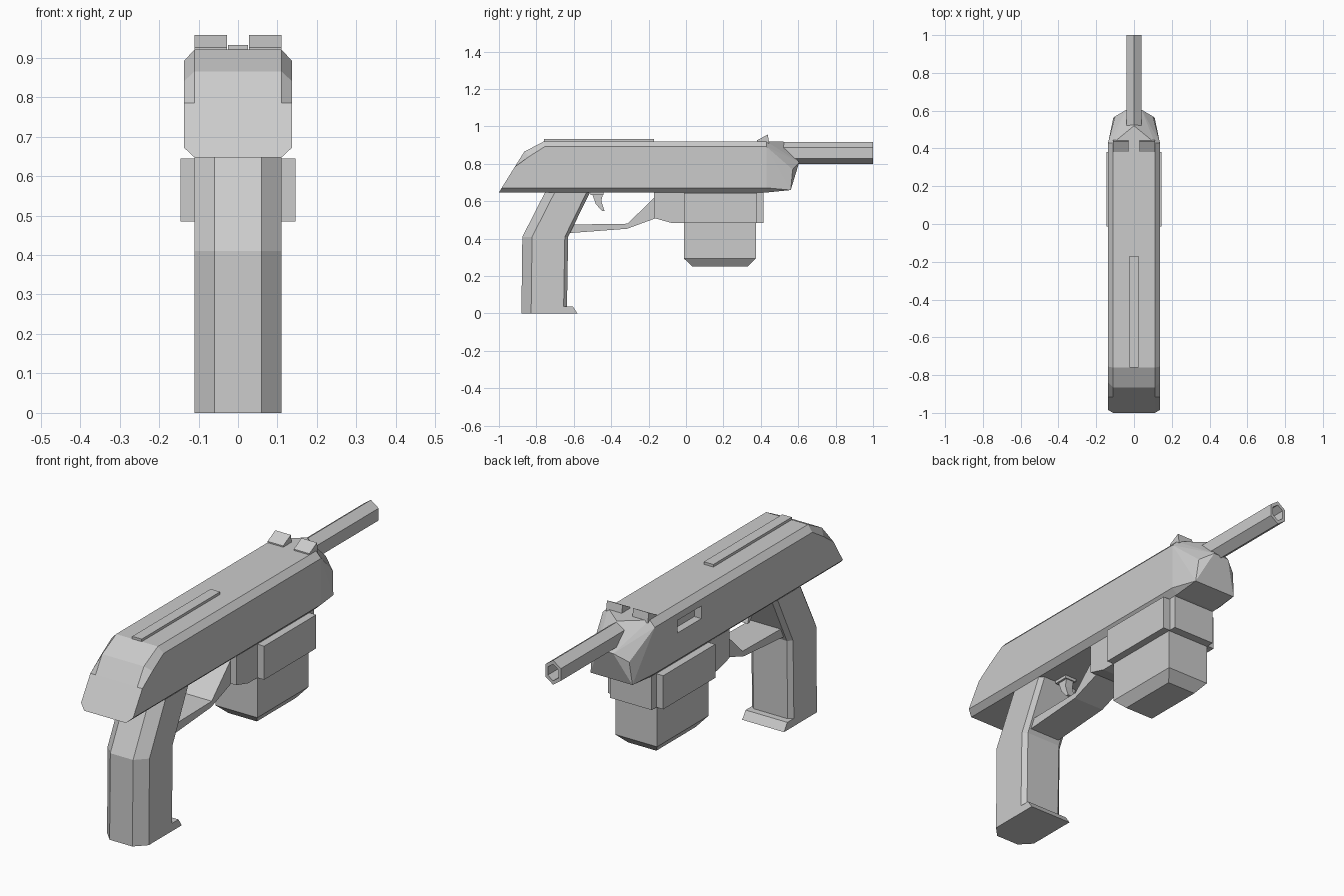
import bpy, bmesh
from math import cos, sin, pi

if "Cube" in bpy.data.objects:
    bpy.data.objects.remove(bpy.data.objects["Cube"])


def finish(name, bm):
    bmesh.ops.recalc_face_normals(bm, faces=bm.faces)
    me = bpy.data.meshes.new(name)
    bm.to_mesh(me)
    bm.free()
    ob = bpy.data.objects.new(name, me)
    bpy.context.collection.objects.link(ob)
    return ob


def loft(name, rings):
    """Skin matching closed rings of points and cap both ends."""
    bm = bmesh.new()
    vs = [[bm.verts.new(p) for p in r] for r in rings]
    n = len(vs[0])
    for a, b in zip(vs, vs[1:]):
        for i in range(n):
            j = (i + 1) % n
            bm.faces.new((a[i], a[j], b[j], b[i]))
    bm.faces.new(vs[0])
    bm.faces.new(vs[-1])
    return finish(name, bm)


def side(profile, x):
    return [(x, y, z) for y, z in profile]


def prism(name, profile, x0, x1):
    return loft(name, [side(profile, x0), side(profile, x1)])


def box(name, x0, x1, y0, y1, z0, z1):
    return prism(name, [(y0, z0), (y1, z0), (y1, z1), (y0, z1)], x0, x1)


def hull(name, half):
    """Convex solid from half-side points mirrored in x."""
    bm = bmesh.new()
    for p in {(s * x, y, z) for x, y, z in half for s in (1, -1)}:
        bm.verts.new(p)
    res = bmesh.ops.convex_hull(bm, input=bm.verts)
    junk = [v for v in res["geom_interior"] if isinstance(v, bmesh.types.BMVert)]
    bmesh.ops.delete(bm, geom=junk, context='VERTS')
    bmesh.ops.dissolve_limit(bm, angle_limit=0.01, verts=bm.verts, edges=bm.edges)
    return finish(name, bm)


# Main housing: full outline at the core, inset outline at the flanks
core = [(-1, .647), (-.915, .785), (-.865, .865), (-.76, .92), (.43, .92), (.43, .647)]
flank = [(-.985, .672), (-.915, .785), (-.838, .84), (-.755, .892), (.43, .892), (.43, .672)]
body = loft("housing", [side(flank, -.137), side(core, -.11),
                        side(core, .11), side(flank, .137)])

# Ejection recess on the left flank
cutter = box("recess_cutter", -.2, -.10, .08, .26, .80, .86)
cutter.hide_render = True
mod = body.modifiers.new("recess", 'BOOLEAN')
mod.operation = 'DIFFERENCE'
mod.solver = 'EXACT'
mod.object = cutter
bpy.context.view_layer.objects.active = body
bpy.ops.object.modifier_apply(modifier=mod.name)
bpy.data.objects.remove(cutter)

# Faceted nose
hull("nose", [(.11, .43, .647), (.137, .43, .672), (.137, .43, .892), (.11, .43, .92),
              (0, .52, .92), (.11, .56, .66), (.10, .57, .77),
              (.04, .605, .808), (.05, .52, .85)])

# Hexagonal hollow barrel
def hexagon(y, k):
    return [(.047 * k * cos(pi / 6 + i * pi / 3), y,
             .858 + .058 * k * sin(pi / 6 + i * pi / 3)) for i in range(6)]

loft("barrel", [hexagon(.45, 1), hexagon(1, 1), hexagon(1, .68), hexagon(.8, .68)])

# Top rib and twin front sights
box("top_rib", -.025, .025, -.76, -.17, .91, .932)
for s, tag in ((-1, "left"), (1, "right")):
    prism(f"sight_{tag}", [(.38, .91), (.38, .926), (.437, .957), (.445, .91)],
          s * .028, s * .11)

# Magazine housing with raised side plates
prism("magazine_housing", [(-.17, .51), (-.08, .485), (.415, .485), (.415, .655), (-.17, .655)],
      -.11, .11)
for s, tag in ((-1, "left"), (1, "right")):
    box(f"side_plate_{tag}", s * .10, s * .146, -.012, .38, .485, .645)

# Magazine with tapered foot
def rect(x, y0, y1, z):
    return [(-x, y0, z), (x, y0, z), (x, y1, z), (-x, y1, z)]

loft("magazine", [rect(.075, .035, .33, .25), rect(.11, -.012, .375, .295),
                  rect(.11, -.012, .375, .50)])

# Grip: chamfered cross-section swept up a bent path
def grip_ring(z, yb, yf):
    half = [(.06, yb), (.11, yb + .052), (.11, yf - .018), (.09, yf)]
    return [(x, y, z) for x, y in half] + [(-x, y, z) for x, y in reversed(half)]

loft("grip", [grip_ring(0, -.88, -.637), grip_ring(.41, -.875, -.63),
              grip_ring(.655, -.75, -.51)])
prism("grip_toe", [(-.66, 0), (-.58, 0), (-.605, .037), (-.66, .037)], -.11, .11)

# Trigger guard and trigger
prism("trigger_guard", [(-.65, .428), (-.315, .453), (-.16, .51), (-.16, .63),
                        (-.312, .48), (-.65, .475)], -.08, .08)
prism("trigger", [(-.5, .635), (-.445, .635), (-.453, .60), (-.435, .547),
                  (-.448, .547), (-.482, .585)], -.02, .02)
box("trigger_mount", -.03, .03, -.51, -.44, .633, .65)
